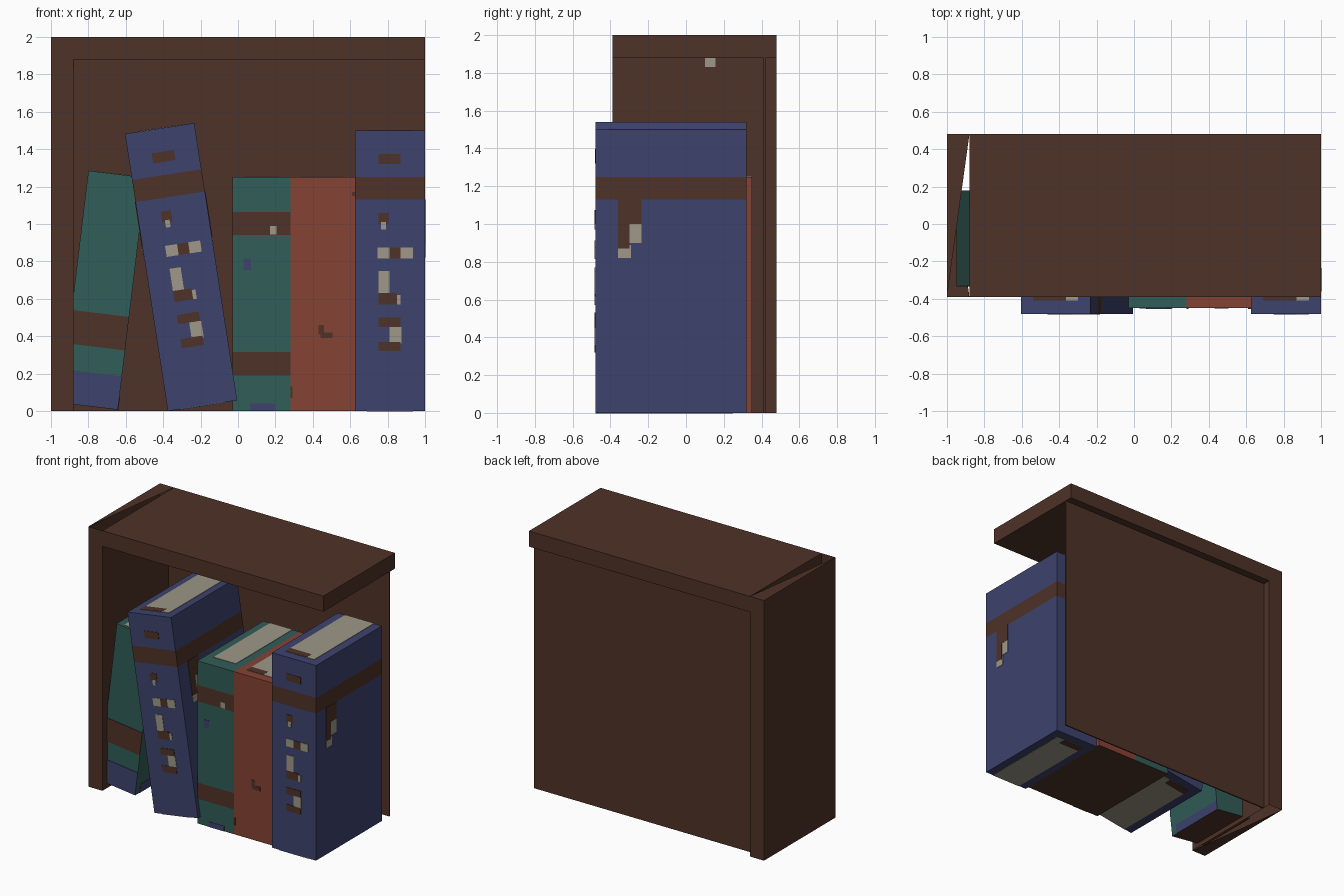
import bpy, bmesh
from math import radians
from mathutils import Matrix, Vector

if "Cube" in bpy.data.objects:
    bpy.data.objects.remove(bpy.data.objects["Cube"])

# Flat colours
COLOURS = {
    "dark_wood": (0.076, 0.032, 0.020),
    "blue_cover": (0.047, 0.056, 0.156),
    "teal_cover": (0.031, 0.109, 0.095),
    "rust_cover": (0.238, 0.054, 0.034),
    "page_beige": (0.342, 0.314, 0.246),
}
WOOD, BLUE, TEAL, RUST, PAGE = range(5)
MATERIALS = []
for label, rgb in COLOURS.items():
    mat = bpy.data.materials.new(label)
    mat.use_nodes = True
    mat.diffuse_color = (*rgb, 1)
    mat.node_tree.nodes["Principled BSDF"].inputs["Base Color"].default_value = (*rgb, 1)
    MATERIALS.append(mat)


def add_box(bm, low, high, colour):
    """Add a box between two corners and return its faces."""
    low, high = Vector(low), Vector(high)
    frame = Matrix.Translation((low + high) / 2) @ Matrix.Diagonal((*(high - low), 1))
    verts = bmesh.ops.create_cube(bm, size=1, matrix=frame)["verts"]
    faces = list({f for v in verts for f in v.link_faces})
    for f in faces:
        f.material_index = colour
    return faces


def finish(bm, name, location=(0, 0, 0), lean=0):
    mesh = bpy.data.meshes.new(name)
    bm.to_mesh(mesh)
    bm.free()
    for mat in MATERIALS:
        mesh.materials.append(mat)
    obj = bpy.data.objects.new(name, mesh)
    obj.location = location
    obj.rotation_euler.y = radians(lean)
    bpy.context.scene.collection.objects.link(obj)
    return obj


def board(name, low, high):
    bm = bmesh.new()
    add_box(bm, low, high, WOOD)
    finish(bm, name)


T = 0.003  # half thickness of painted plates


def book(name, location, size, cover, lean=0, bands=(), spine=(), side=(), right=(),
         top=(), bottom=(), wood_base=False):
    """Box book, spine facing -y, with cut bands and thin painted plates."""
    w, d, h = size
    bm = bmesh.new()
    add_box(bm, (0, 0, 0), size, cover)
    for z in [z for band in bands for z in band]:
        bmesh.ops.bisect_plane(bm, geom=bm.verts[:] + bm.edges[:] + bm.faces[:],
                               plane_co=(0, 0, z), plane_no=(0, 0, 1))
    bm.normal_update()
    for f in bm.faces:
        z = f.calc_center_median().z
        if abs(f.normal.z) < 0.5 and any(a < z < b for a, b in bands):
            f.material_index = WOOD
        if wood_base and f.normal.z < -0.5:
            f.material_index = WOOD
    # plates: (colour, start, end, low, high); later ones lie on top
    for i, (c, a, b, lo, hi) in enumerate(spine):
        t = T + i * 0.0001
        add_box(bm, (a, -t, lo), (b, t, hi), c)
    for x, plates in ((0, side), (w, (*side, *right))):
        for i, (c, a, b, lo, hi) in enumerate(plates):
            t = T + i * 0.0001
            add_box(bm, (x - t, a, lo), (x + t, b, hi), c)
    for z, plates in ((0, bottom), (h, top)):
        for i, (c, a, b, lo, hi) in enumerate(plates):
            t = T + i * 0.0005
            add_box(bm, (a, lo, z - t), (b, hi, z + t), c)
    return finish(bm, name, location, lean)


# Shelf frame
FRONT, BACK, INNER = -0.39, 0.48, -0.88
board("shelf_top_board", (INNER, FRONT, 1.88), (1, BACK, 2))
board("shelf_back_panel", (INNER, 0.41, 0), (1, 0.42, 1.88))

# Side post, hollow, with half-open ends
bm = bmesh.new()
add_box(bm, (-1, FRONT, 0), (INNER, BACK, 2), WOOD)
bm.normal_update()
for face in [f for f in bm.faces if abs(f.normal.z) > 0.5]:
    is_top = face.normal.z > 0
    verts = list(face.verts)
    bm.faces.remove(face)
    gap = (INNER, FRONT) if is_top else (INNER, BACK)
    bm.faces.new([v for v in verts if (v.co.xy - Vector(gap)).length > 0.01])
finish(bm, "shelf_side_post")

# Worn chip on the inside of the post
board_chip = bmesh.new()
add_box(board_chip, (INNER - T, 0.1, 1.83), (INNER + T, 0.155, 1.88), PAGE)
finish(board_chip, "post_chip")

# Two matching blue books
blue_spine = [
    (WOOD, 0.125, 0.245, 1.32, 1.375),
    (WOOD, 0.125, 0.18, 1.0, 1.06),
    (PAGE, 0.14, 0.165, 0.97, 1.01),
    (PAGE, 0.12, 0.31, 0.815, 0.875),
    (WOOD, 0.185, 0.245, 0.815, 0.875),
    (PAGE, 0.125, 0.185, 0.62, 0.75),
    (PAGE, 0.22, 0.245, 0.57, 0.62),
    (WOOD, 0.125, 0.225, 0.57, 0.63),
    (PAGE, 0.185, 0.25, 0.36, 0.45),
    (WOOD, 0.125, 0.245, 0.45, 0.5),
    (WOOD, 0.125, 0.245, 0.32, 0.37),
]
drip = [
    (PAGE, 0.12, 0.19, 0.82, 0.89),
    (PAGE, 0.18, 0.245, 0.9, 1.0),
    (WOOD, 0.12, 0.18, 0.87, 1.13),
    (WOOD, 0.17, 0.245, 1.0, 1.13),
]
blue_top = [(PAGE, 0.065, 0.31, 0.07, 0.8), (WOOD, 0.065, 0.245, 0.07, 0.13)]
blue_bottom = [(c, a, b, 0.8 - hi, 0.8 - lo) for c, a, b, lo, hi in blue_top]
for name, x, lean in (("blue_book_upright", 0.625, 0), ("blue_book_leaning", -0.375, -8.8)):
    book(name, (x, -0.48, 0), (0.375, 0.8, 1.5), BLUE, lean, bands=[(1.13, 1.25)],
         spine=blue_spine, side=drip, top=blue_top, bottom=blue_bottom)

# Upright teal book
book("teal_book_upright", (-0.03, -0.45, 0), (0.31, 0.8, 1.25), TEAL,
     bands=[(0.19, 0.315), (0.94, 1.065)], wood_base=True,
     spine=[(PAGE, 0.2, 0.235, 0.945, 0.99), (BLUE, 0.06, 0.1, 0.755, 0.815),
            (BLUE, 0.095, 0.23, 0, 0.04)],
     top=[(PAGE, 0.06, 0.25, 0.11, 0.8)])

# Rust book
book("rust_book", (0.28, -0.45, 0), (0.345, 0.8, 1.25), RUST, wood_base=True,
     spine=[(WOOD, 0.15, 0.18, 0.41, 0.46), (WOOD, 0.16, 0.225, 0.39, 0.42),
            (WOOD, 0, 0.012, 0.07, 0.13), (WOOD, 0.33, 0.345, 1.15, 1.17)],
     top=[(PAGE, 0.06, 0.285, 0.07, 0.8), (WOOD, 0.06, 0.2, 0.07, 0.13)])

# Shallow teal book leaning the other way
book("teal_book_leaning", (-0.95, -0.33, 0.044), (0.31, 0.51, 1.25), TEAL, 6.9,
     wood_base=True,
     spine=[(WOOD, 0, 0.31, 0.32, 0.5), (BLUE, 0, 0.31, 0, 0.18)],
     right=[(BLUE, 0.05, 0.51, 0, 0.07)],
     top=[(PAGE, 0.05, 0.26, 0.02, 0.48)])
